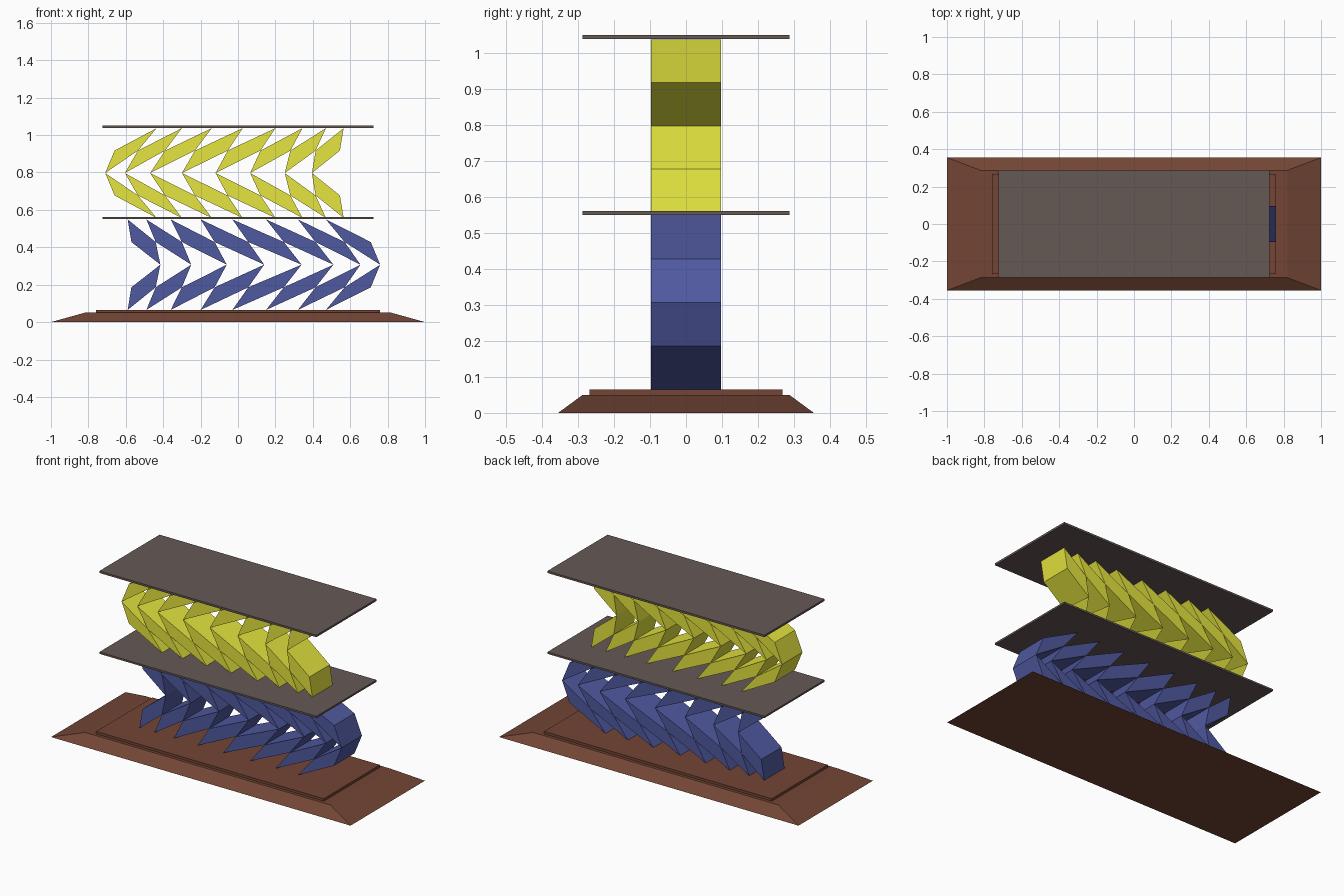
import bpy

if "Cube" in bpy.data.objects:
    bpy.data.objects.remove(bpy.data.objects["Cube"])


def material(name, rgb):
    m = bpy.data.materials.new(name)
    m.diffuse_color = (*rgb, 1)
    m.use_nodes = True
    m.node_tree.nodes["Principled BSDF"].inputs["Base Color"].default_value = m.diffuse_color
    return m


brown = material("brown wood", (0.17, 0.06, 0.035))
taupe = material("taupe board", (0.13, 0.10, 0.09))
blue = material("blue", (0.08, 0.10, 0.35))
yellow = material("yellow", (0.78, 0.78, 0.05))


def make_object(name, verts, faces, mat):
    me = bpy.data.meshes.new(name)
    me.from_pydata(verts, [], faces)
    me.materials.append(mat)
    ob = bpy.data.objects.new(name, me)
    bpy.context.collection.objects.link(ob)
    return ob


def slab(name, x, y, z0, z1, mat, top=None):
    """Box centred on the origin; top gives smaller half sizes for a bevelled block."""
    tx, ty = top or (x, y)
    verts = [(sx * hx, sy * hy, z) for hx, hy, z in ((x, y, z0), (tx, ty, z1))
             for sx, sy in ((-1, -1), (1, -1), (1, 1), (-1, 1))]
    faces = [(3, 2, 1, 0), (4, 5, 6, 7)] + [(i, (i + 1) % 4, (i + 1) % 4 + 4, i + 4) for i in range(4)]
    return make_object(name, verts, faces, mat)


def chevron_row(name, ends, tips, shoulders, mid, half, mat, y=0.097):
    """Row of hinged folded cells: two mirrored four-sided prisms per chevron."""
    verts, faces = [], []
    for i, (end, tip) in enumerate(zip(ends, tips)):
        for s in (1, -1):
            pts = [(tip, mid), (shoulders[i + 1], mid + s * half / 2),
                   (end, mid + s * half), (shoulders[i], mid + s * half / 2)]
            if s < 0:
                pts.reverse()
            b = len(verts)
            verts += [(px, yy, pz) for yy in (-y, y) for px, pz in pts]
            faces += [(b, b + 1, b + 2, b + 3), (b + 7, b + 6, b + 5, b + 4)]
            faces += [(b + k, b + k + 4, b + (k + 1) % 4 + 4, b + (k + 1) % 4) for k in range(4)]
    return make_object(name, verts, faces, mat)


# stepped base
slab("base", 1.0, 0.355, 0, 0.05, brown, (0.82, 0.287))
slab("base_panel", 0.76, 0.268, 0.05, 0.065, brown)

# boards above each row
slab("middle_board", 0.725, 0.287, 0.55, 0.561, taupe)
slab("top_board", 0.725, 0.287, 1.038, 1.05, taupe)

# folded rows, pointing opposite ways
chevron_row("lower_folds",
            (-0.59, -0.49, -0.36, -0.20, -0.03, 0.15, 0.32, 0.47),
            (-0.415, -0.25, -0.06, 0.14, 0.34, 0.51, 0.655, 0.76),
            (-0.57, -0.44, -0.30, -0.125, 0.055, 0.245, 0.415, 0.57, 0.71),
            0.307, 0.242, blue)
chevron_row("upper_folds",
            (-0.435, -0.30, -0.14, 0.025, 0.20, 0.345, 0.47, 0.565),
            (-0.71, -0.605, -0.47, -0.30, -0.12, 0.065, 0.25, 0.395),
            (-0.66, -0.535, -0.39, -0.23, -0.055, 0.12, 0.28, 0.415, 0.545),
            0.797, 0.24, yellow)
